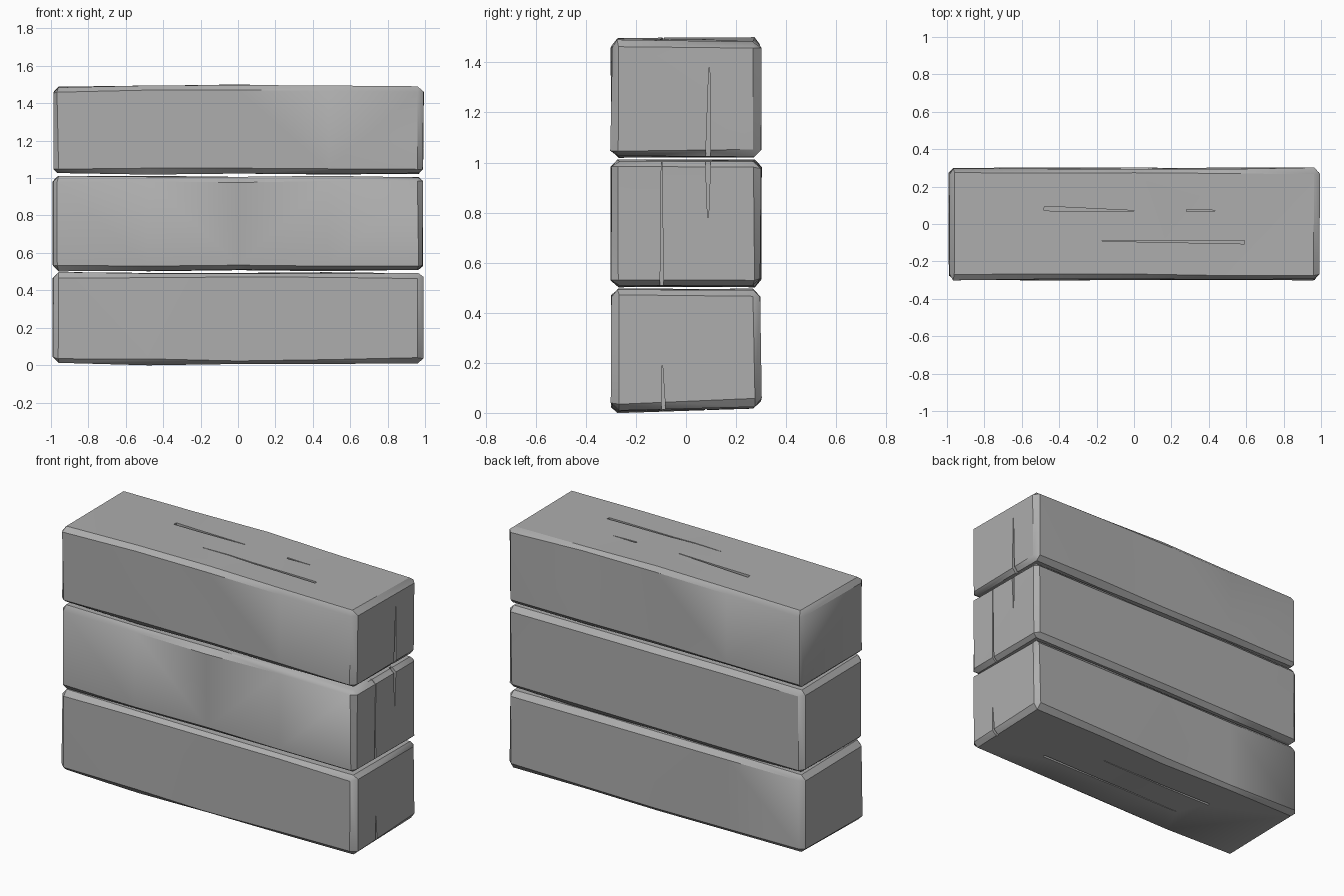
import bpy, bmesh, math, random
from mathutils import Vector

random.seed(4)
if "Cube" in bpy.data.objects:
    bpy.data.objects.remove(bpy.data.objects["Cube"], do_unlink=True)

grey = bpy.data.materials.new("weathered grey")
grey.use_nodes = True
colour = (0.42, 0.42, 0.42, 1)
grey.diffuse_color = colour
grey.node_tree.nodes["Principled BSDF"].inputs["Base Color"].default_value = colour


def add_object(name, bm):
    bmesh.ops.recalc_face_normals(bm, faces=bm.faces)
    mesh = bpy.data.meshes.new(name)
    bm.to_mesh(mesh)
    bm.free()
    mesh.materials.append(grey)
    obj = bpy.data.objects.new(name, mesh)
    bpy.context.collection.objects.link(obj)
    return obj


def crack_cutter(start, end, width, inward, depth=0.035):
    """Thin wedge tapering to a point at its end, sunk along the inward direction."""
    a, b, n = Vector(start), Vector(end), Vector(inward)
    side = (b - a).cross(n).normalized() * width / 2
    outline = [a - side, a + side, b + side * 0.15, b - side * 0.15]
    bm = bmesh.new()
    outer = [bm.verts.new(p - n * 0.04) for p in outline]
    inner = [bm.verts.new(p + n * depth) for p in outline]
    bm.faces.new(outer)
    bm.faces.new(inner)
    for i in range(4):
        j = (i + 1) % 4
        bm.faces.new((outer[i], outer[j], inner[j], inner[i]))
    return add_object("crack_cutter", bm)


def beam(name, low, high, bow_low, bow_high, cracks):
    """Roughly hewn timber with chamfered edges and split grain."""
    bm = bmesh.new()
    bmesh.ops.create_cube(bm, size=1)
    for v in bm.verts:
        v.co = (v.co.x * 1.98, v.co.y * 0.596, low + (v.co.z + 0.5) * (high - low))
    bmesh.ops.bevel(bm, geom=bm.edges[:], offset=0.027, segments=1, affect='EDGES')
    # Lengthwise cuts let the outer faces bow and wander slightly
    long_edges = [e for e in bm.edges if abs(e.verts[0].co.x - e.verts[1].co.x) > 1]
    bmesh.ops.subdivide_edges(bm, edges=long_edges, cuts=3, use_grid_fill=True)
    middle = (low + high) / 2
    for v in bm.verts:
        arch = 1 - v.co.x ** 2
        if v.co.z > middle:
            v.co.z += bow_high * arch
        else:
            v.co.z += bow_low * (-arch + 0.9 * v.co.y / 0.3)
        v.co += Vector([random.uniform(-0.005, 0.005) for _ in range(3)])
    bmesh.ops.triangulate(bm, faces=bm.faces[:])
    obj = add_object(name, bm)
    bpy.context.view_layer.objects.active = obj
    for crack in cracks:
        cutter = crack_cutter(*crack)
        mod = obj.modifiers.new("crack", 'BOOLEAN')
        mod.operation = 'DIFFERENCE'
        mod.solver = 'EXACT'
        mod.object = cutter
        bpy.ops.object.modifier_apply(modifier=mod.name)
        bpy.data.objects.remove(cutter, do_unlink=True)
    bpy.ops.object.select_all(action='DESELECT')
    obj.select_set(True)
    bpy.ops.object.shade_smooth_by_angle(angle=math.radians(35))
    return obj


LEFT, DOWN, UP = (-1, 0, 0), (0, 0, -1), (0, 0, 1)

beam("bottom_beam", 0.021, 0.494, 0.011, 0, [
    ((0.99, -0.09, 0.0), (0.99, -0.095, 0.19), 0.018, LEFT),
    ((0.6, -0.1, 0.01), (-0.4, -0.09, 0.01), 0.015, UP),
    ((-0.5, 0.08, 0.02), (0.3, 0.08, 0.02), 0.015, UP),
])
beam("middle_beam", 0.506, 1.008, 0, 0, [
    ((0.99, -0.097, 0.45), (0.99, -0.097, 1.05), 0.014, LEFT),
    ((0.99, 0.088, 1.05), (0.99, 0.088, 0.78), 0.024, LEFT),
])
beam("top_beam", 1.022, 1.485, 0, 0.011, [
    ((0.99, 0.088, 0.98), (0.99, 0.093, 1.38), 0.022, LEFT),
    ((-0.48, 0.083, 1.49), (0.0, 0.07, 1.49), 0.024, DOWN),
    ((0.28, 0.072, 1.49), (0.44, 0.072, 1.49), 0.012, DOWN),
    ((0.59, -0.097, 1.49), (-0.17, -0.09, 1.49), 0.018, DOWN),
])
